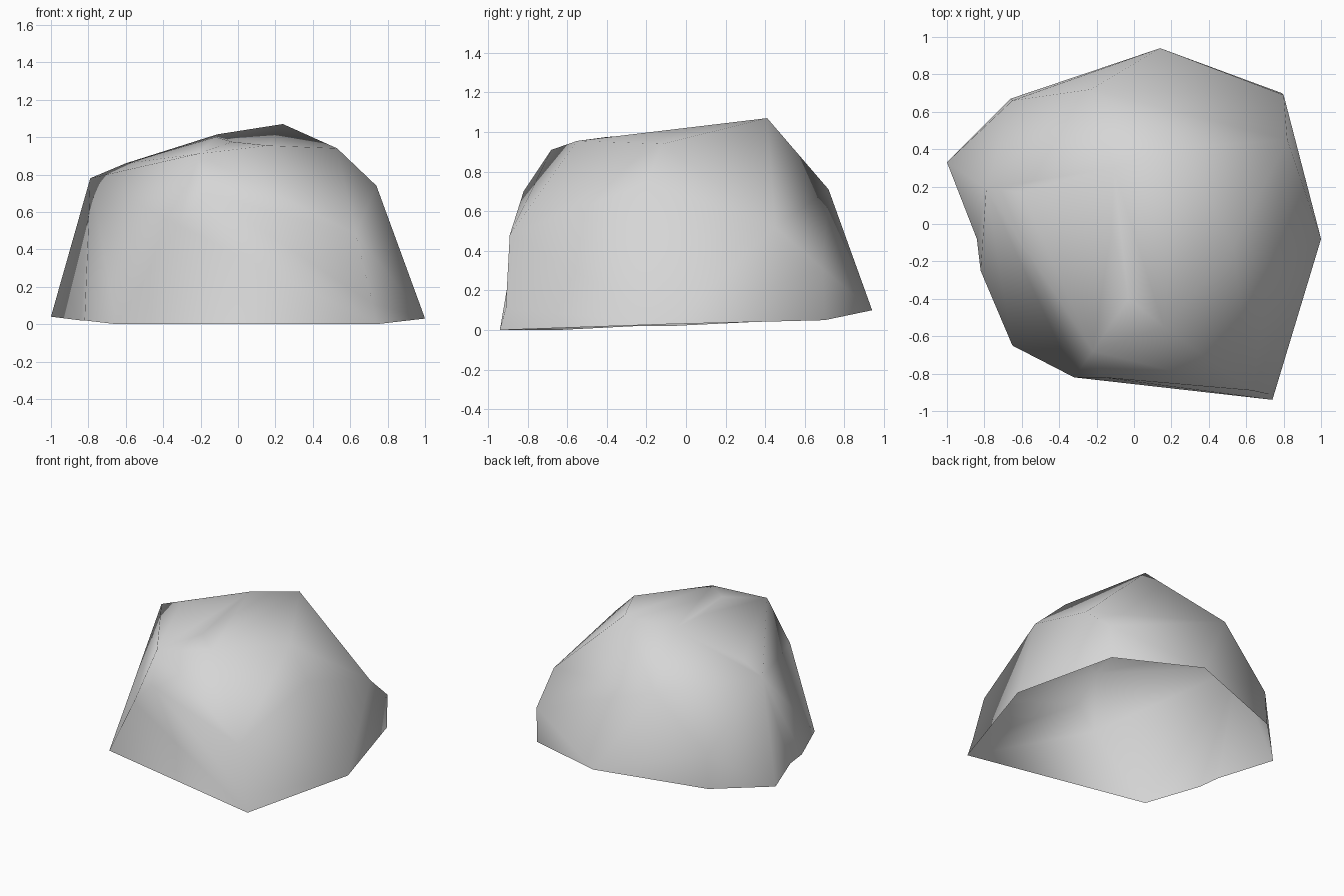
import bpy
import bmesh
from mathutils import Vector
from mathutils.geometry import intersect_point_line

cube = bpy.data.objects.get("Cube")
if cube:
    bpy.data.objects.remove(cube, do_unlink=True)

# Plain grey stone
stone = bpy.data.materials.new("grey_stone")
stone.use_nodes = True
grey = (0.67, 0.67, 0.67, 1)
stone.diffuse_color = grey
stone.node_tree.nodes["Principled BSDF"].inputs["Base Color"].default_value = grey

# Corners of the boulder, from the ground up
base = [(-1, .33, .04), (-.66, .67, .06), (.14, .94, .1), (.79, .7, .05),
        (1, -.08, .03), (.74, -.94, 0), (-.65, -.65, 0), (-.82, -.25, .02)]
low_shoulder = (.8, .69, .31)
flanks = [(.63, -.89, .48), (-.32, -.82, .53), (-.17, -.82, .7),
          low_shoulder, (.82, .45, .52), (.74, -.2, .74),
          (-.23, .72, .71), (-.65, .66, .32), (-.79, .19, .78)]
front_ridge = (-.03, -.4, .975)
peak = (.24, .41, 1.07)
crown = [(-.22, -.68, .91), (.16, -.55, .955), (.53, -.12, .94),
         front_ridge, (-.11, .3, 1.015), (-.6, .17, .86), peak]
# Shallow hollows in the skin: left foot, front foot, saddle on top
hollows = [(-.84, -.08, .02), (.72, -.91, .11), (-.12, -.03, 1.0)]


def distance_to_edge(edge, point):
    a, b = (v.co for v in edge.verts)
    t = intersect_point_line(point, a, b)[1]
    return (a.lerp(b, min(max(t, 0), 1)) - point).length


def dent(bm, point):
    """Split the closest edge and move the new corner to the point."""
    point = Vector(point)
    edge = min(bm.edges, key=lambda e: distance_to_edge(e, point))
    corner = bmesh.utils.edge_split(edge, edge.verts[0], .5)[1]
    for face in list(corner.link_faces):
        ring = list(face.verts)
        opposite = ring[(ring.index(corner) + 2) % len(ring)]
        bmesh.utils.face_split(face, corner, opposite)
    corner.co = point


def fold_in(bm, start, end):
    """Turn a ridge between two corners into a valley across it."""
    ends = [Vector(start), Vector(end)]
    ridges = [e for e in bm.edges if len(e.link_faces) == 2 and all(
        min((v.co - p).length for v in e.verts) < .01 for p in ends)]
    for ridge in ridges:
        bmesh.utils.edge_rotate(ridge, True)


# Wrap the corners in one faceted skin
bm = bmesh.new()
for corner in base + flanks + crown:
    bm.verts.new(corner)
hull = bmesh.ops.convex_hull(bm, input=bm.verts)
inner = {v for v in hull["geom_interior"] + hull["geom_unused"]
         if isinstance(v, bmesh.types.BMVert)}
bmesh.ops.delete(bm, geom=list(inner), context="VERTS")
bmesh.ops.recalc_face_normals(bm, faces=bm.faces)

# The shell is open underneath
bm.normal_update()
underside = [f for f in bm.faces if f.normal.z < -.8]
bmesh.ops.delete(bm, geom=underside, context="FACES")

# Hollows and valleys
for hollow in hollows:
    dent(bm, hollow)
fold_in(bm, peak, low_shoulder)
fold_in(bm, peak, front_ridge)

for face in bm.faces:
    face.smooth = True

mesh = bpy.data.meshes.new("boulder")
bm.to_mesh(mesh)
bm.free()
mesh.materials.append(stone)
boulder = bpy.data.objects.new("boulder", mesh)
bpy.context.scene.collection.objects.link(boulder)
